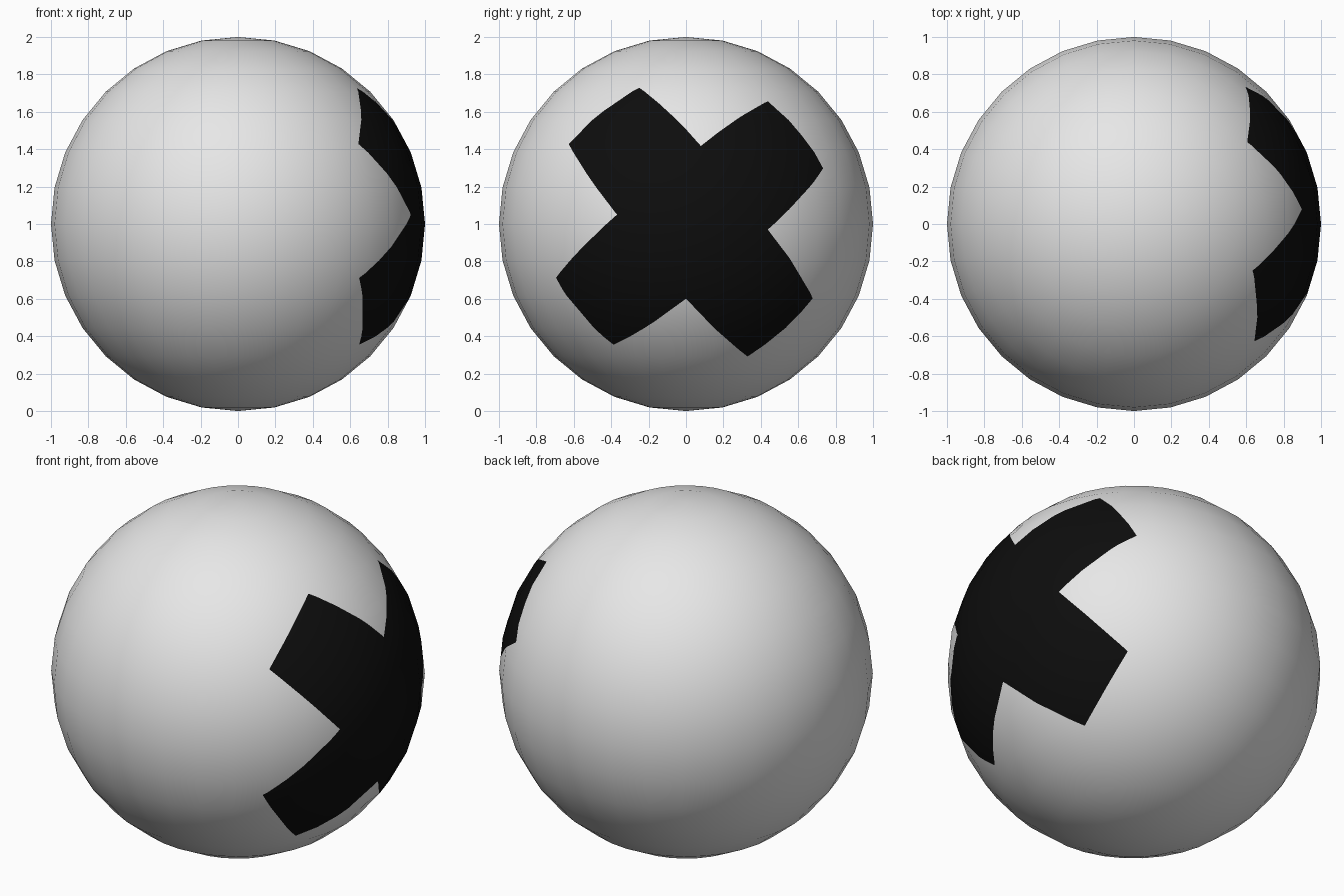
import bpy, bmesh
from mathutils import Vector

if "Cube" in bpy.data.objects:
    bpy.data.objects.remove(bpy.data.objects["Cube"])

CENTRE = Vector((0, 0, 1))


def material(name, value):
    m = bpy.data.materials.new(name)
    m.diffuse_color = (value, value, value, 1)
    m.use_nodes = True
    m.node_tree.nodes["Principled BSDF"].inputs["Base Color"].default_value = m.diffuse_color
    return m


# Cross corners as seen from the right side: (y, z relative to the centre)
corners = [(-.25, .73), (.08, .42), (.44, .66), (.74, .30), (.44, -.03), (.68, -.40),
           (.33, -.71), (0, -.40), (-.39, -.65), (-.70, -.29), (-.37, .05), (-.63, .43)]
rays = [Vector(((1 - y * y - z * z) ** .5, y, z)) for y, z in corners]
flat = [(r.y / r.x, r.z / r.x) for r in rays]   # projected from the ball centre


def in_cross(u, v):
    inside = False
    for (u1, v1), (u2, v2) in zip(flat, flat[1:] + flat[:1]):
        if (v1 > v) != (v2 > v) and u < u1 + (v - v1) * (u2 - u1) / (v2 - v1):
            inside = not inside
    return inside


# Ball
bm = bmesh.new()
bmesh.ops.create_uvsphere(bm, u_segments=32, v_segments=16, radius=1)

# Cut the cross outline into the right side with planes through the centre
for a, b in zip(rays, rays[1:] + rays[:1]):
    near = [f for f in bm.faces if f.calc_center_median().x > .45]
    geom = set(near)
    for f in near:
        geom.update(f.edges)
        geom.update(f.verts)
    bmesh.ops.bisect_plane(bm, geom=list(geom), dist=1e-5,
                           plane_co=(0, 0, 0), plane_no=a.cross(b).normalized())

# Black inside the cross, white elsewhere
for f in bm.faces:
    f.smooth = True
    c = f.calc_center_median()
    f.material_index = int(c.x > .3 and in_cross(c.y / c.x, c.z / c.x))

bmesh.ops.translate(bm, verts=bm.verts, vec=CENTRE)
mesh = bpy.data.meshes.new("ball")
bm.to_mesh(mesh)
bm.free()
mesh.materials.append(material("white", .8))
mesh.materials.append(material("black", .004))
# Keep the shading round across the cuts
mesh.normals_split_custom_set_from_vertices([(v.co - CENTRE).normalized() for v in mesh.vertices])
bpy.context.collection.objects.link(bpy.data.objects.new("ball", mesh))
